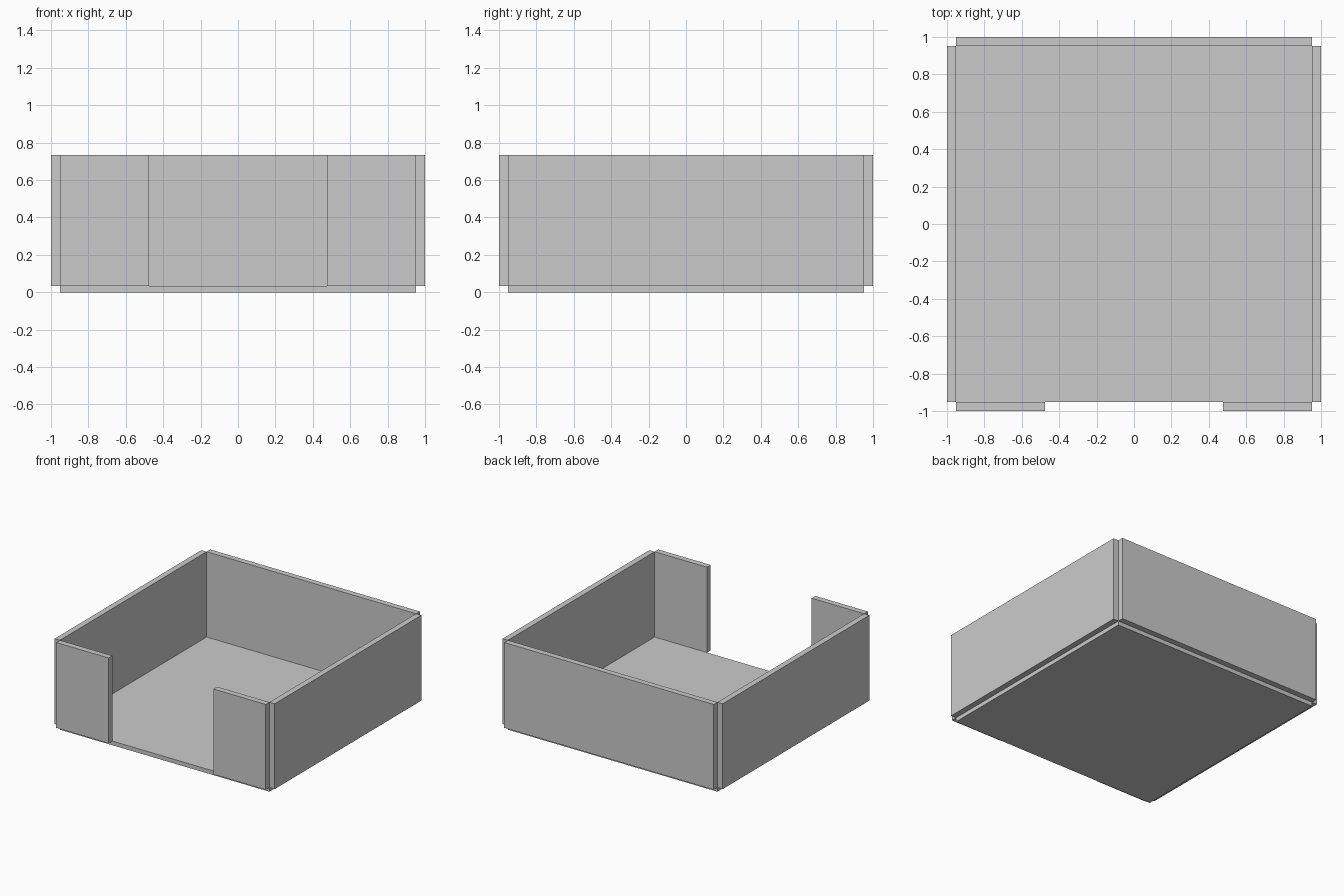
import bpy

if "Cube" in bpy.data.objects:
    bpy.data.objects.remove(bpy.data.objects["Cube"])

INNER = 0.952          # half width of the floor and inner wall faces
FLOOR_TOP, WALL_TOP = 0.034, 0.735


def box(name, x, y, z):
    """Add a box spanning the given (min, max) ranges."""
    spans = (x, y, z)
    bpy.ops.mesh.primitive_cube_add(size=1, location=[(a + b) / 2 for a, b in spans])
    obj = bpy.context.object
    obj.name = name
    obj.scale = [b - a for a, b in spans]
    bpy.ops.object.transform_apply(location=False, rotation=False, scale=True)
    return obj


wall_z = (FLOOR_TOP, WALL_TOP)

# Floor slab and full back wall
box("floor", (-INNER, INNER), (-INNER, INNER), (0, FLOOR_TOP))
box("back_wall", (-INNER, INNER), (INNER, 1), wall_z)

# Side walls, and short front walls either side of the opening
for side, s in (("left", -1), ("right", 1)):
    box(side + "_wall", sorted((s * INNER, s)), (-INNER, INNER), wall_z)
    box(side + "_front_wall", sorted((s * INNER / 2, s * INNER)), (-1, -INNER), wall_z)
